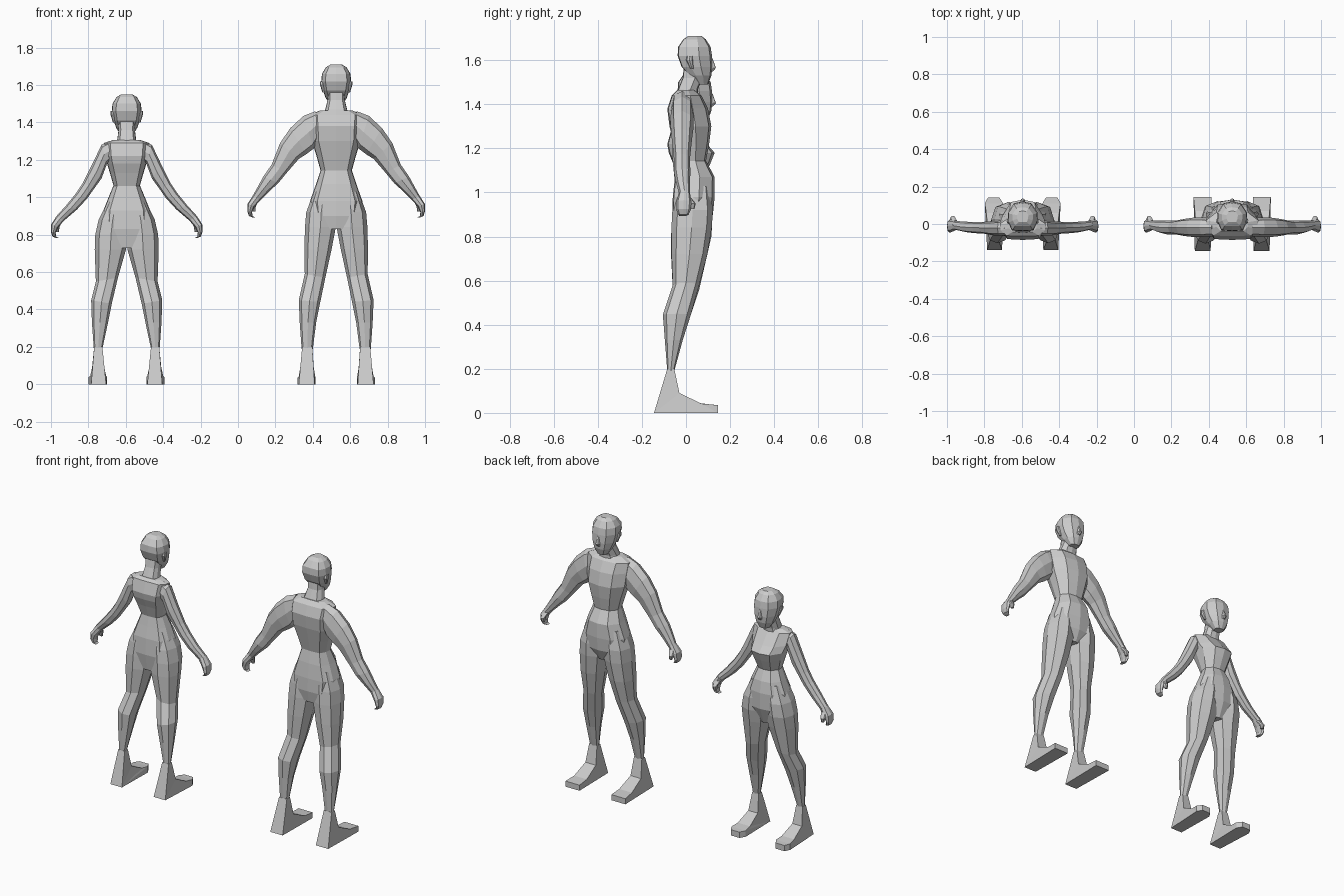
import bpy, bmesh, math

skin = bpy.data.materials.new("plain grey")
skin.diffuse_color = (0.6, 0.6, 0.6, 1)

# Unit cross-sections: x runs inner to outer, y runs back to front
HALF = [(0, 1), (.6, .88), (1, .25), (.97, -.4), (.72, -.95), (0, -1)]
BODY = HALF + [(-x, y) for x, y in HALF[-2:0:-1]]
LIMB = [(1, 0), (.74, .74), (0, 1), (-.74, .74), (-1, 0), (-.74, -.74), (0, -1), (.74, -.74)]


def finish(name, bm, cx, mirror):
    bmesh.ops.recalc_face_normals(bm, faces=bm.faces)
    me = bpy.data.meshes.new(name)
    bm.to_mesh(me)
    bm.free()
    me.materials.append(skin)
    ob = bpy.data.objects.new(name, me)
    ob.location.x = cx
    bpy.context.collection.objects.link(ob)
    if mirror:
        ob.modifiers.new("mirror", 'MIRROR').use_mirror_merge = False


def loft(name, cx, rings, shape, mirror=False):
    """Each ring: (inner x, inner z, outer x, outer z, back y, front y)."""
    bm = bmesh.new()
    loops = []
    for xa, za, xb, zb, yb, yf in rings:
        loops.append([bm.verts.new((xa + (xb - xa) * (u + 1) / 2,
                                    yb + (yf - yb) * (v + 1) / 2,
                                    za + (zb - za) * (u + 1) / 2)) for u, v in shape])
    n = len(shape)
    for a, b in zip(loops, loops[1:]):
        for i in range(n):
            j = (i + 1) % n
            bm.faces.new((a[i], a[j], b[j], b[i]))
    bm.faces.new(loops[0])
    bm.faces.new(loops[-1])
    finish(name, bm, cx, mirror)


def trunk(name, cx, rows):
    loft(name, cx, [(-w, z, w, z, yb, yf) for z, w, yb, yf in rows], BODY)


def foot(name, cx, rows):
    """Side outline (y, z, inner x, outer x) swept across the foot."""
    bm = bmesh.new()
    a = [bm.verts.new((xi, y, z)) for y, z, xi, xo in rows]
    b = [bm.verts.new((xo, y, z)) for y, z, xi, xo in rows]
    n = len(rows)
    for i in range(n):
        j = (i + 1) % n
        bm.faces.new((a[i], a[j], b[j], b[i]))
    sides = [bm.faces.new(a), bm.faces.new(b)]
    bmesh.ops.triangulate(bm, faces=sides)
    finish(name, bm, cx, True)


def head(label, cx, dz):
    trunk(label + " head", cx, [(z + dz, w, yb, yf) for z, w, yb, yf in [
        (1.49, .03, .05, .10), (1.53, .056, .015, .115), (1.57, .07, -.02, .12),
        (1.62, .08, -.038, .118), (1.66, .076, -.036, .112),
        (1.695, .055, -.012, .09), (1.71, .03, .01, .07)]])
    # Nose wedge and ears
    trunk(label + " nose", cx, [(1.55 + dz, .012, .10, .122), (1.565 + dz, .013, .10, .136),
                                (1.61 + dz, .005, .10, .12)])
    loft(label + " ears", cx, [(.05, 1.56 + dz, .074, 1.56 + dz, .02, .035),
                               (.06, 1.60 + dz, .086, 1.60 + dz, .0, .032),
                               (.06, 1.62 + dz, .086, 1.62 + dz, .005, .03)], LIMB, True)


# ---- Tall figure ----
M = .525
head("tall", M, 0)
trunk("tall neck", M, [(1.43, .068, -.045, .055), (1.47, .058, -.035, .055),
                       (1.52, .046, -.015, .075), (1.57, .046, -.01, .08)])
trunk("tall torso", M, [(1.465, .085, -.04, .04), (1.44, .14, -.065, .07),
                        (1.38, .135, -.085, .10), (1.30, .13, -.075, .115),
                        (1.22, .105, -.055, .105), (1.14, .083, -.035, .09)])
trunk("tall pelvis", M, [(1.145, .083, -.035, .09), (1.07, .108, -.05, .13),
                         (.98, .14, -.06, .13), (.90, .13, -.062, .122),
                         (.83, .05, -.05, .09)])
loft("tall legs", M, [(.01, 1.03, .12, 1.03, -.05, .11), (.0, .92, .16, .92, -.062, .122),
                      (.002, .84, .167, .84, -.066, .117), (.025, .72, .17, .72, -.066, .097),
                      (.058, .57, .168, .59, -.06, .06), (.085, .44, .2, .45, -.105, .022),
                      (.107, .33, .195, .33, -.096, -.015), (.125, .19, .185, .19, -.085, -.053)],
     LIMB, True)
foot("tall feet", M, [(-.085, .2, .128, .182), (-.145, 0, .115, .2), (.145, 0, .11, .207),
                      (.145, .035, .11, .207), (.07, .042, .112, .2), (-.03, .09, .12, .192),
                      (-.053, .2, .128, .182)])
loft("tall arms", M, [(.09, 1.32, .11, 1.46, -.065, .03), (.12, 1.26, .175, 1.435, -.07, .035),
                      (.16, 1.23, .245, 1.37, -.07, .035), (.2, 1.205, .3, 1.29, -.065, .028),
                      (.265, 1.13, .345, 1.175, -.055, .018), (.31, 1.075, .39, 1.11, -.055, .02),
                      (.36, 1.03, .42, 1.055, -.045, .018), (.405, .985, .445, 1.01, -.032, .018)],
     LIMB, True)


def hands(label, cx, dx, dz):
    # Flat curled palm with a forward thumb
    loft(label + " hands", cx, [(x0 + dx, z0 + dz, x1 + dx, z1 + dz, yb, yf)
                                for x0, z0, x1, z1, yb, yf in [
        (.405, .985, .445, 1.01, -.032, .018), (.436, .95, .474, .965, -.045, .025),
        (.45, .92, .475, .925, -.045, .022), (.447, .90, .467, .90, -.035, .012),
        (.435, .893, .45, .893, -.03, .0)]], LIMB, True)
    loft(label + " thumbs", cx, [(x0 + dx, z + dz, x1 + dx, z + dz, yb, yf)
                                 for x0, x1, z, yb, yf in [
        (.415, .455, .98, -.01, .02), (.43, .458, .95, .012, .044),
        (.432, .45, .925, .02, .038)]], LIMB, True)


hands("tall", M, 0, 0)

# ---- Short figure ----
F = -.595
head("short", F, -.16)
trunk("short neck", F, [(1.27, .062, -.05, .04), (1.31, .05, -.045, .045),
                        (1.36, .044, -.025, .06), (1.41, .046, -.015, .075)])
trunk("short torso", F, [(1.305, .075, -.045, .03), (1.29, .122, -.065, .04),
                         (1.22, .115, -.085, .095), (1.18, .105, -.078, .13),
                         (1.13, .09, -.058, .11), (1.06, .07, -.035, .08)])
trunk("short pelvis", F, [(1.065, .07, -.032, .08), (1.0, .097, -.045, .108),
                          (.93, .125, -.06, .12), (.83, .13, -.065, .118),
                          (.73, .04, -.05, .08)])
loft("short legs", F, [(.01, .98, .1, .98, -.045, .1), (.0, .88, .15, .88, -.063, .118),
                       (.0, .8, .168, .8, -.068, .115), (.004, .72, .171, .72, -.068, .097),
                       (.047, .57, .165, .55, -.06, .06), (.08, .43, .19, .45, -.103, .02),
                       (.1, .33, .186, .33, -.095, -.015), (.13, .19, .176, .19, -.085, -.053)],
     LIMB, True)
foot("short feet", F, [(-.085, .2, .13, .174), (-.14, 0, .11, .19), (.11, 0, .105, .203),
                       (.143, 0, .125, .185), (.143, .036, .125, .185), (.11, .038, .105, .203),
                       (.06, .045, .11, .195), (-.03, .09, .12, .185), (-.053, .2, .13, .174)])
loft("short arms", F, [(.08, 1.2, .095, 1.3, -.06, .015), (.105, 1.18, .135, 1.28, -.062, .018),
                       (.135, 1.1, .185, 1.175, -.06, .015), (.175, 1.045, .235, 1.075, -.052, .012),
                       (.21, .995, .272, 1.02, -.05, .012), (.265, .935, .325, .955, -.045, .012),
                       (.335, .875, .375, .9, -.032, .016)],
     LIMB, True)
hands("short", F, -.07, -.11)
